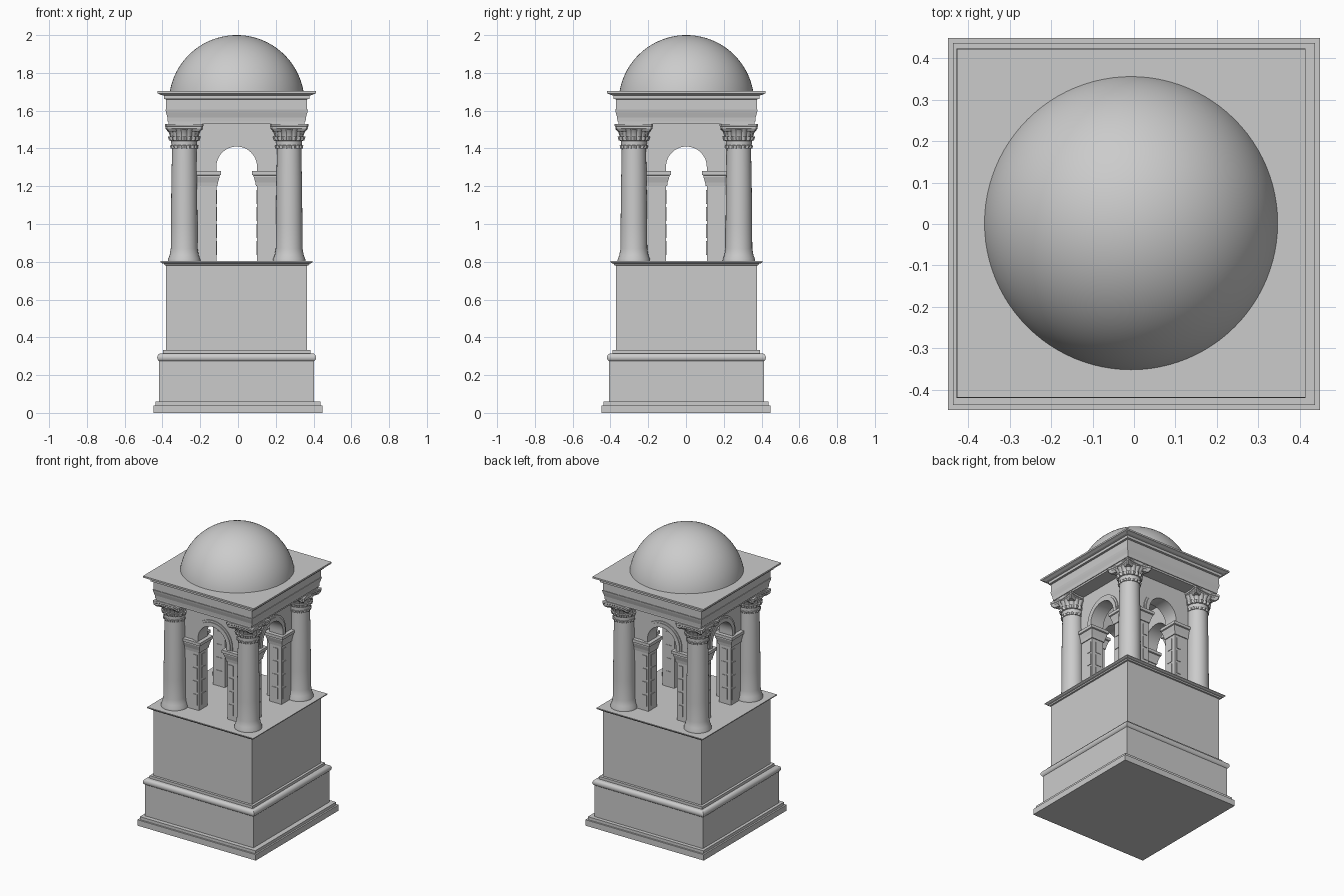
import bpy, bmesh, math
from mathutils import Matrix, Vector

cube = bpy.data.objects.get("Cube")
if cube:
    bpy.data.objects.remove(cube)

stone = bpy.data.materials.new("pale_grey_stone")
stone.use_nodes = True
stone.diffuse_color = (0.6, 0.6, 0.6, 1)
stone.node_tree.nodes["Principled BSDF"].inputs["Base Color"].default_value = (0.6, 0.6, 0.6, 1)

CX, CY = -0.007, 0.002      # the upper storeys sit slightly off the plinth centre
DECK, SPRING, CEILING, ROOF = 0.803, 1.28, 1.53, 1.703
OPEN, PIER = 0.108, 0.215   # inner and outer edge of a pier
OUT, INN = 0.26, 0.17       # outer and inner face of the arch walls


def finish(name, bm, loc=(CX, CY, 0), smooth=False):
    bmesh.ops.recalc_face_normals(bm, faces=bm.faces)
    me = bpy.data.meshes.new(name)
    bm.to_mesh(me)
    bm.free()
    me.materials.append(stone)
    ob = bpy.data.objects.new(name, me)
    ob.location = loc
    bpy.context.collection.objects.link(ob)
    if smooth:
        bpy.ops.object.select_all(action='DESELECT')
        ob.select_set(True)
        bpy.context.view_layer.objects.active = ob
        bpy.ops.object.shade_smooth_by_angle(angle=math.radians(35))
    return ob


def loft(bm, rings):
    """Skin a stack of closed rings and cap both ends."""
    loops = [[bm.verts.new(p) for p in ring] for ring in rings]
    n = len(loops[0])
    for a, b in zip(loops, loops[1:]):
        for i in range(n):
            j = (i + 1) % n
            bm.faces.new((a[i], a[j], b[j], b[i]))
    bm.faces.new(loops[0][::-1])
    bm.faces.new(loops[-1])


def square(h, z):
    return [(-h, -h, z), (h, -h, z), (h, h, z), (-h, h, z)]


def circle(r, z, n=48, lobes=0, amp=0):
    ring = []
    for i in range(n):
        t = math.tau * i / n
        q = r + amp * abs(math.cos(lobes * t / 2))
        ring.append((q * math.cos(t), q * math.sin(t), z))
    return ring


def block(bm, x0, x1, y0, y1, z0, z1):
    mid = Vector(((x0 + x1) / 2, (y0 + y1) / 2, (z0 + z1) / 2))
    size = Matrix.Diagonal((abs(x1 - x0), abs(y1 - y0), abs(z1 - z0), 1))
    bmesh.ops.create_cube(bm, size=1, matrix=Matrix.Translation(mid) @ size)


def square_stack(name, profile, loc=(CX, CY, 0), smooth=False):
    bm = bmesh.new()
    loft(bm, [square(h, z) for h, z in profile])
    return finish(name, bm, loc, smooth)


# Plinth and pedestal
square_stack("plinth_step", [(0.448, 0), (0.448, 0.04), (0.437, 0.04), (0.437, 0.06)], (0, 0, 0))
square_stack("lower_pedestal", [(0.41, 0.06), (0.41, 0.275)])
arc = [(0.4 + 0.021 * math.sin(math.pi * i / 10), 0.293 - 0.022 * math.cos(math.pi * i / 10))
       for i in range(11)]
square_stack("round_moulding", arc, smooth=True)
square_stack("pedestal_fillet", [(0.39, 0.31), (0.39, 0.333)])
square_stack("upper_pedestal", [(0.373, 0.33), (0.373, 0.78), (0.382, 0.782), (0.386, 0.79),
                                (0.397, 0.793), (0.402, 0.797), (0.402, DECK)])

# Entablature
square_stack("entablature", [(0.36, CEILING), (0.36, 1.542), (0.365, 1.542), (0.367, 1.565),
                             (0.374, 1.59), (0.377, 1.605), (0.373, 1.605), (0.373, 1.66),
                             (0.386, 1.662), (0.386, 1.68), (0.4, 1.683), (0.41, 1.688),
                             (0.42, 1.692), (0.42, ROOF)])

# Dome: upper part of a sphere
bm = bmesh.new()
R, ZC = 0.359, 1.641
start = math.asin((ROOF - 0.005 - ZC) / R)
angles = [start + (math.pi / 2 - 0.01 - start) * i / 24 for i in range(25)]
loft(bm, [circle(R * math.cos(a), ZC + R * math.sin(a), 96) for a in angles])
finish("dome", bm, smooth=True)


# Corner columns with flared feet, leafy capitals and concave abaci
def abacus_ring(h, z, dip=0.02):
    ring = []
    for k in range(4):
        rot = Matrix.Rotation(k * math.pi / 2, 3, 'Z')
        for i in range(9):
            t = -0.88 + 1.76 * i / 8
            ring.append(rot @ Vector((h - dip * (1 - t * t), h * t, z)))
    return ring


for sx in (-1, 1):
    for sy in (-1, 1):
        place = (CX + sx * 0.278, CY + sy * 0.278, 0)
        tag = ("left" if sx > 0 else "right") + ("_back" if sy > 0 else "_front")
        bm = bmesh.new()
        shaft = [(0.086, DECK), (0.085, 0.815), (0.077, 0.835), (0.071, 0.87),
                 (0.07, 1.0), (0.068, 1.2), (0.064, 1.41)]
        loft(bm, [circle(r, z) for r, z in shaft])
        finish("column_shaft_" + tag, bm, place, True)
        bm = bmesh.new()
        tiers = [(0.064, 1.4, 0.008), (0.067, 1.415, 0.008), (0.068, 1.418, 0),
                 (0.069, 1.44, 0), (0.07, 1.442, 0.01), (0.076, 1.462, 0.01),
                 (0.072, 1.464, 0.003), (0.076, 1.485, 0.006), (0.087, 1.502, 0.01)]
        loft(bm, [circle(r, z, 64, 16, a) for r, z, a in tiers])
        finish("column_capital_" + tag, bm, place, True)
        bm = bmesh.new()
        loft(bm, [abacus_ring(h, z) for h, z in
                  ((0.09, 1.49), (0.103, 1.505), (0.103, 1.515), (0.106, 1.518), (0.106, CEILING))])
        finish("column_abacus_" + tag, bm, place)


# One arched side, built facing -y and turned to each direction
def arch_points(r, zc, n=24):
    pts = [(-r, SPRING)]
    pts += [(-r * math.cos(math.pi * i / n), zc + r * math.sin(math.pi * i / n)) for i in range(n + 1)]
    return pts + [(r, SPRING)]


def prism(bm, outline, y0, y1):
    loft(bm, [[(x, y, z) for x, z in outline] for y in (y0, y1)])


def build_wall(bm):
    prism(bm, [(-OUT, SPRING), (-OUT, CEILING), (OUT, CEILING), (OUT, SPRING)]
          + arch_points(OPEN, 1.302)[::-1], -OUT, -INN)


def build_archivolt(bm):
    for r, depth in ((0.148, 0.006), (0.135, 0.011)):
        prism(bm, arch_points(r, 1.302) + arch_points(OPEN, 1.302)[::-1],
              -OUT - depth, -OUT + 0.005)


def build_piers(bm):
    for s in (-1, 1):
        block(bm, s * OPEN, s * PIER, -OUT, -INN, DECK - 0.005, 1.21)


def build_capitals(bm):
    for s in (-1, 1):
        rings = []
        for grow, z in ((0, 1.2), (0.006, 1.2), (0.009, 1.22), (0.018, 1.25),
                        (0.018, 1.257), (0.026, 1.26), (0.026, SPRING)):
            a, b = s * (OPEN - grow), s * (PIER + grow)
            c, d = -OUT - grow, -INN + grow
            rings.append([(a, c, z), (b, c, z), (b, d, z), (a, d, z)])
        loft(bm, rings)


def build_panels(bm):
    for s in (-1, 1):
        for k in range(4):
            z0 = 0.835 + k * 0.09
            block(bm, s * 0.12, s * 0.152, -OUT - 0.004, -OUT + 0.004, z0, z0 + 0.075)
            block(bm, s * (OPEN - 0.003), s * (OPEN + 0.004), -INN - 0.062, -INN - 0.02,
                  z0, z0 + 0.075)


parts = {"arch_wall": build_wall, "archivolt": build_archivolt, "piers": build_piers,
         "pier_capitals": build_capitals, "pier_panels": build_panels}
for k, side in enumerate(("front", "left", "back", "right")):
    for part, build in parts.items():
        bm = bmesh.new()
        build(bm)
        bm.transform(Matrix.Rotation(k * math.pi / 2, 4, 'Z'))
        finish(part + "_" + side, bm, smooth=part in ("arch_wall", "archivolt"))
